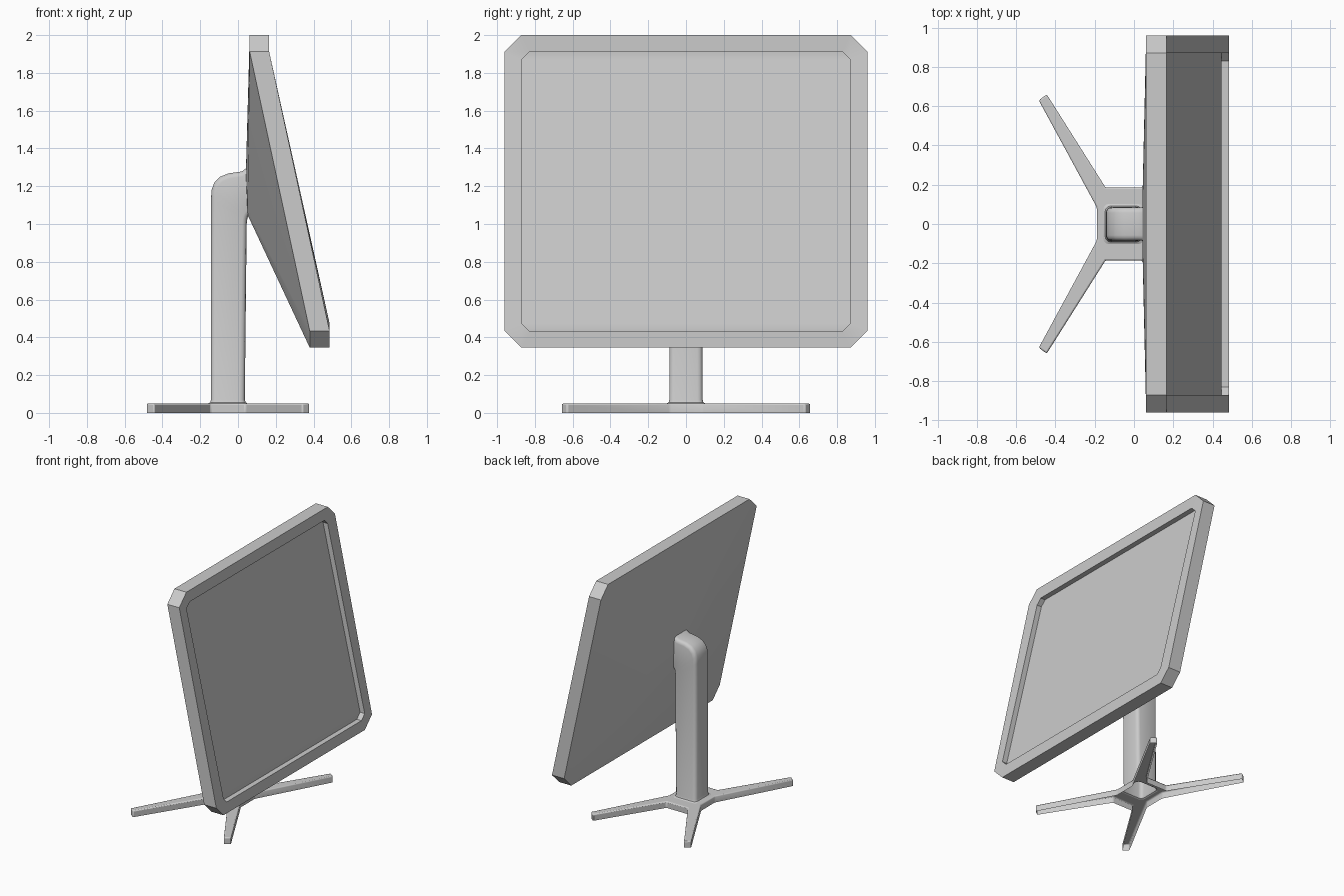
import bpy, bmesh, math

if "Cube" in bpy.data.objects:
    bpy.data.objects.remove(bpy.data.objects["Cube"])


def make(name, verts, faces, angle=30):
    bm = bmesh.new()
    vs = [bm.verts.new(v) for v in verts]
    for f in faces:
        bm.faces.new([vs[i] for i in f])
    bmesh.ops.recalc_face_normals(bm, faces=bm.faces)
    mesh = bpy.data.meshes.new(name)
    bm.to_mesh(mesh)
    bm.free()
    ob = bpy.data.objects.new(name, mesh)
    bpy.context.collection.objects.link(ob)
    bpy.ops.object.select_all(action='DESELECT')
    ob.select_set(True)
    bpy.context.view_layer.objects.active = ob
    bpy.ops.object.shade_smooth_by_angle(angle=math.radians(angle))
    return ob


def bridge(rings, n):
    return [(r * n + i, r * n + (i + 1) % n, (r + 1) * n + (i + 1) % n, (r + 1) * n + i)
            for r in range(rings - 1) for i in range(n)]


# Panel: chamfered loops from the back mount to the recessed screen
def loop(x_top, x_bot, half, z_top, z_bot, c):
    right = [(x_top, half - c, z_top), (x_top, half, z_top - c),
             (x_bot, half, z_bot + c), (x_bot, half - c, z_bot)]
    return right + [(x, -y, z) for x, y, z in reversed(right)]


loops = [loop(0.042, 0.05, 0.085, 1.285, 1.05, 0.02),
         loop(0.062, 0.38, 0.96, 2.0, 0.345, 0.088),
         loop(0.165, 0.485, 0.96, 2.0, 0.345, 0.088),
         loop(0.165, 0.485, 0.87, 1.91, 0.433, 0.04),
         loop(0.125, 0.445, 0.87, 1.91, 0.433, 0.04)]
caps = [(0, 1, 6, 7), (1, 2, 5, 6), (2, 3, 4, 5)]
last = 8 * (len(loops) - 1)
make("screen_panel", sum(loops, []),
     bridge(len(loops), 8) + caps + [tuple(i + last for i in f) for f in caps])


# Neck: rounded rectangle sections that turn forward into the panel, open below
def section(front, back, half, r=0.028):
    (fx, fz), (bx, bz) = front, back
    length = math.hypot(fx - bx, fz - bz)
    pts = []
    for k, (sx, sy) in enumerate([(1, 1), (-1, 1), (-1, -1), (1, -1)]):
        for j in range(4):
            a = math.radians(90 * k + 30 * j)
            u = sx * (length / 2 - r) + r * math.cos(a)
            y = sy * (half - r) + r * math.sin(a)
            t = u / length + 0.5
            pts.append((bx + (fx - bx) * t, y, bz + (fz - bz) * t))
    return pts


stations = [((0.05, 0.05), (-0.157, 0.05), 0.102),
            ((0.04, 0.056), (-0.147, 0.056), 0.092),
            ((0.036, 0.07), (-0.143, 0.07), 0.088),
            ((0.046, 1.0), (-0.143, 1.13), 0.085),
            ((0.048, 1.02), (-0.14, 1.18), 0.085),
            ((0.05, 1.03), (-0.125, 1.22), 0.085),
            ((0.052, 1.036), (-0.095, 1.25), 0.085),
            ((0.054, 1.04), (-0.05, 1.268), 0.085),
            ((0.056, 1.045), (0.02, 1.278), 0.085),
            ((0.06, 1.05), (0.05, 1.3), 0.085)]
rings = [section(*s) for s in stations]
make("neck", sum(rings, []), bridge(len(rings), 16), 40)


# Base: four-legged star shell, hollow underneath
CX, TOP = -0.0525, 0.05


def octagon(a, b, c, d):
    q = [(a, b), (c, d)]
    half = q + [(-x, y) for x, y in reversed(q)]
    return [(CX + x, y, TOP) for x, y in half + [(-x, -y) for x, y in half]]


hole = octagon(0.102, 0.078, 0.08, 0.1)
hub = octagon(0.137, 0.085, 0.092, 0.185)
tips = octagon(0.4325, 0.63, 0.392, 0.66)
faces = bridge(2, 8) + [(8 + i, 9 + i, 17 + i, 16 + i) for i in range(0, 8, 2)]
outline = []
for i in range(0, 8, 2):
    outline += [8 + i, 16 + i, 17 + i, 9 + i]
verts = hole + hub + tips
floor = len(verts)
verts += [(verts[i][0], verts[i][1], 0) for i in outline]
n = len(outline)
faces += [(outline[i], outline[(i + 1) % n], floor + (i + 1) % n, floor + i) for i in range(n)]
base = make("star_base", verts, faces, 40)
bev = base.modifiers.new("soft_edges", 'BEVEL')
bev.width = 0.008
bev.segments = 2
bev.limit_method = 'ANGLE'
bev.angle_limit = math.radians(25)
